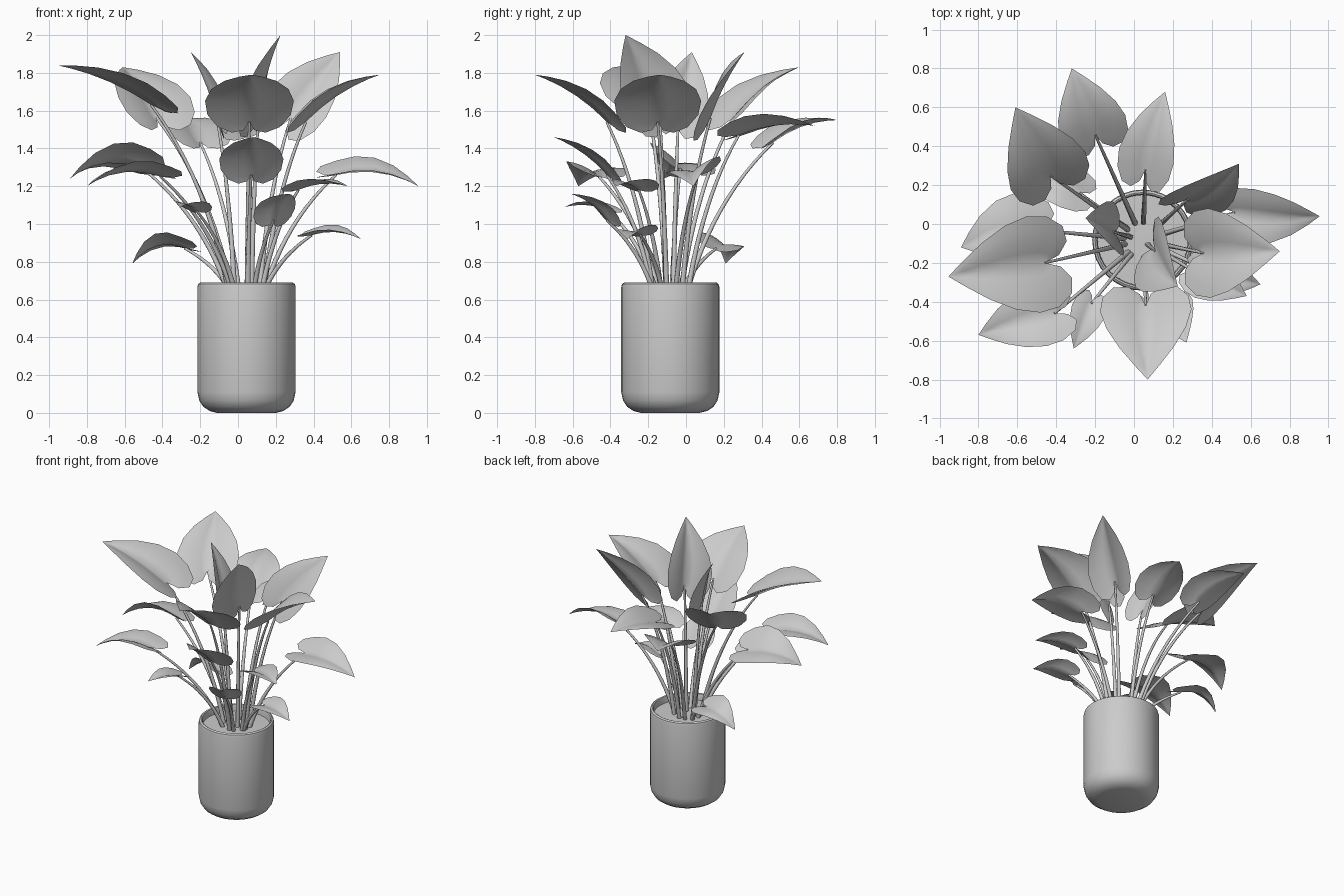
import bpy, bmesh, math
from mathutils import Vector

if "Cube" in bpy.data.objects:
    bpy.data.objects.remove(bpy.data.objects["Cube"])

CENTRE = Vector((0.045, -0.083, 0))


def finish(name, bm, angle=40):
    me = bpy.data.meshes.new(name)
    bmesh.ops.recalc_face_normals(bm, faces=bm.faces)
    bm.to_mesh(me)
    bm.free()
    ob = bpy.data.objects.new(name, me)
    bpy.context.collection.objects.link(ob)
    bpy.ops.object.select_all(action='DESELECT')
    ob.select_set(True)
    bpy.context.view_layer.objects.active = ob
    bpy.ops.object.shade_smooth_by_angle(angle=math.radians(angle))
    return ob


def lathe(name, profile, steps=32):
    bm = bmesh.new()
    vs = [bm.verts.new((r, 0, z)) for r, z in profile]
    es = [bm.edges.new(p) for p in zip(vs, vs[1:])]
    bmesh.ops.spin(bm, geom=vs + es, cent=(0, 0, 0), axis=(0, 0, 1),
                   angle=math.tau, steps=steps)
    bmesh.ops.remove_doubles(bm, verts=bm.verts, dist=1e-4)
    ob = finish(name, bm)
    ob.location = CENTRE
    return ob


# Heart-shaped half outline: (along, half width) and the midrib point each vein starts from
OUTLINE = [(-0.16, 0.12), (-0.25, 0.38), (-0.21, 0.70), (-0.04, 0.94), (0.18, 1.0),
           (0.42, 0.87), (0.66, 0.59), (0.86, 0.26), (1.0, 0.0)]
MIDRIB = [0.0, 0.0, 0.02, 0.08, 0.25, 0.46, 0.68, 0.87, 1.0]
FOLD = 0.5


def leaf(name, base, tip, half, bend, up):
    d = tip - base
    length = d.length
    d.normalize()
    side = d.cross(up).normalized()
    n = side.cross(d).normalized()
    bm = bmesh.new()
    cols = 4
    for sg in (-1, 1):
        rows = []
        for (u1, w), u0 in zip(OUTLINE, MIDRIB):
            row = []
            for c in range(cols + 1):
                f = c / cols
                u = u0 + (u1 - u0) * f
                s = w * half * f
                h = bend * length * 4 * u * (1 - u) if u > 0 else bend * length * 2.5 * u
                h += FOLD * s * (1 - 0.45 * f)
                row.append(bm.verts.new(base + d * u * length + side * sg * s + n * h))
            rows.append(row)
        for a, b in zip(rows, rows[1:]):
            for i in range(cols):
                bm.faces.new((a[i], a[i + 1], b[i + 1], b[i]))
    bmesh.ops.remove_doubles(bm, verts=bm.verts, dist=1e-4)
    bmesh.ops.dissolve_degenerate(bm, edges=bm.edges, dist=1e-5)
    return finish(name, bm, 60)


def stem(name, end):
    # Tapered tube along a quadratic arc from the soil to the leaf
    flat = Vector((end.x, end.y, 0)) - CENTRE
    root = CENTRE + flat.normalized() * min(0.09, flat.length * 0.4) + Vector((0, 0, 0.62))
    mid = root.lerp(end, 0.3)
    mid.z = root.z + (end.z - root.z) * 0.62
    bm = bmesh.new()
    rings, n, sides = [], 12, 8
    for i in range(n + 1):
        t = i / n
        p = root * (1 - t) ** 2 + mid * 2 * t * (1 - t) + end * t * t
        tan = ((mid - root) * (1 - t) + (end - mid) * t).normalized()
        a = tan.cross(Vector((0.31, 0.95, 0.05))).normalized()
        b = tan.cross(a)
        r = 0.015 - 0.008 * t
        rings.append([bm.verts.new(p + r * (a * math.cos(k * math.tau / sides)
                                            + b * math.sin(k * math.tau / sides)))
                      for k in range(sides)])
    for p, q in zip(rings, rings[1:]):
        for k in range(sides):
            j = (k + 1) % sides
            bm.faces.new((p[k], p[j], q[j], q[k]))
    bm.faces.new(rings[0])
    bm.faces.new(rings[-1])
    return finish(name, bm, 60)


# Pot and soil
lathe("pot", [(0, 0), (0.155, 0), (0.195, 0.010), (0.228, 0.032), (0.25, 0.065), (0.26, 0.11),
              (0.26, 0.665), (0.256, 0.682), (0.245, 0.69), (0.237, 0.686), (0.232, 0.67),
              (0.232, 0.60)])
lathe("soil", [(0, 0.645), (0.233, 0.64)])

UP = (0, 0, 1)
# Leaves: attachment point, tip, half width, arch, facing
UPPER = [
    ((-0.46, -0.20, 1.63), (-0.955, -0.27, 1.84), 0.25, 0.05, UP),
    ((0.11, -0.14, 1.58), (0.225, -0.32, 2.00), 0.19, 0.03, (-1, 0.3, 0.3)),
    ((-0.11, -0.04, 1.55), (-0.25, 0.03, 1.91), 0.14, 0.03, (1, 0.2, 0.3)),
    ((0.28, 0.13, 1.56), (0.54, 0.31, 1.91), 0.17, 0.03, (-0.2, -1, 0.2)),
    ((-0.43, 0.25, 1.56), (-0.61, 0.60, 1.83), 0.215, 0.06, UP),
    ((-0.20, 0.46, 1.43), (-0.32, 0.80, 1.55), 0.18, 0.08, UP),
    ((0.06, -0.42, 1.54), (0.07, -0.80, 1.79), 0.235, 0.06, UP),
    ((0.06, 0.28, 1.47), (0.16, 0.68, 1.52), 0.15, 0.07, (-0.25, 0, 1)),
    ((0.36, -0.15, 1.54), (0.75, -0.14, 1.79), 0.23, 0.06, UP),
]
LOWER = [
    ((-0.50, -0.03, 1.29), (-0.89, -0.12, 1.24), 0.19, 0.15, (0, 0.4, 1)),
    ((-0.41, -0.46, 1.25), (-0.80, -0.57, 1.20), 0.16, 0.12, (0, 0.12, 1)),
    ((-0.22, -0.41, 1.07), (-0.31, -0.64, 1.09), 0.09, 0.08, UP),
    ((0.19, -0.42, 1.02), (0.27, -0.61, 1.16), 0.115, 0.08, UP),
    ((0.07, -0.42, 1.26), (0.08, -0.70, 1.46), 0.17, 0.06, UP),
    ((-0.28, 0.16, 0.87), (-0.56, 0.21, 0.79), 0.12, 0.20, (0, 0.35, 1)),
    ((0.52, 0.06, 1.26), (0.955, 0.04, 1.20), 0.15, 0.11, (0, -0.3, 1)),
    ((0.32, -0.25, 1.18), (0.58, -0.37, 1.20), 0.12, 0.08, UP),
    ((0.39, -0.24, 0.94), (0.65, -0.31, 0.92), 0.105, 0.10, (0, -0.15, 1)),
]
for i, (base, tip, half, bend, up) in enumerate(UPPER + LOWER, 1):
    leaf(f"leaf_{i}", Vector(base), Vector(tip), half, bend, Vector(up))
    stem(f"stem_{i}", Vector(base))
